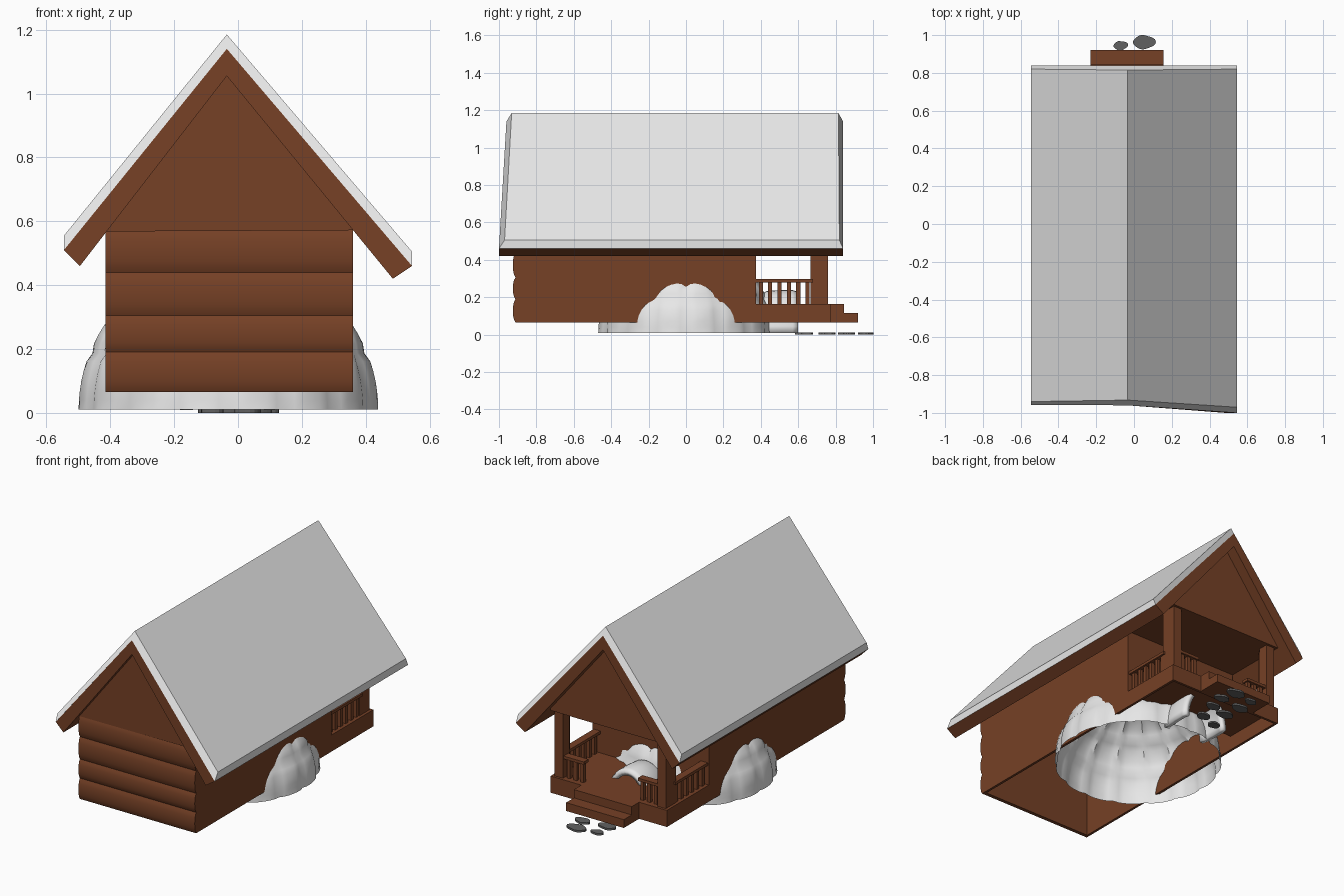
import bpy, bmesh, math, random

if "Cube" in bpy.data.objects:
    bpy.data.objects.remove(bpy.data.objects["Cube"])

random.seed(4)


def material(name, rgb):
    m = bpy.data.materials.new(name)
    m.diffuse_color = (*rgb, 1)
    m.use_nodes = True
    m.node_tree.nodes["Principled BSDF"].inputs["Base Color"].default_value = m.diffuse_color
    return m


WOOD = material("brown wood", (0.18, 0.052, 0.019))
SNOW = material("white snow", (0.8, 0.8, 0.8))
STONE = material("grey stone", (0.12, 0.12, 0.12))
CX = -0.03   # shared centre line of the cabin and the dome


def make(name, verts, faces, mat, smooth=False):
    me = bpy.data.meshes.new(name)
    me.from_pydata(verts, [], faces)
    bm = bmesh.new()
    bm.from_mesh(me)
    bmesh.ops.recalc_face_normals(bm, faces=bm.faces)
    bm.to_mesh(me)
    bm.free()
    me.materials.append(mat)
    ob = bpy.data.objects.new(name, me)
    bpy.context.collection.objects.link(ob)
    if smooth:
        for o in bpy.context.selected_objects:
            o.select_set(False)
        ob.select_set(True)
        bpy.context.view_layer.objects.active = ob
        bpy.ops.object.shade_smooth_by_angle(angle=math.radians(35))
    return ob


def loft(name, a, b, mat, smooth=False):
    """Solid between two matching outlines."""
    n = len(a)
    faces = [(i, (i + 1) % n, n + (i + 1) % n, n + i) for i in range(n)]
    faces += [tuple(range(n)), tuple(range(n, 2 * n))]
    return make(name, a + b, faces, mat, smooth)


def box(name, x0, x1, y0, y1, z0, z1, mat=WOOD):
    a = [(x0, y0, z0), (x1, y0, z0), (x1, y1, z0), (x0, y1, z0)]
    return loft(name, a, [(x, y, z1) for x, y, z in a], mat)


# roof boards: chevron outline, skewed front end
chev = [(-.035, 1.14), (.545, .46), (.485, .42), (-.035, 1.055), (-.495, .46), (-.545, .51)]
front_y = [-.96, -1.0, -1.0, -.96, -.955, -.955]
loft("roof_boards", [(x, y, z) for (x, z), y in zip(chev, front_y)],
     [(x, .84, z) for x, z in chev], WOOD)

# snow layer on the roof, chamfered at both ends
snow = [(-.035, 1.185), (.545, .505), (.545, .46), (-.035, 1.14), (-.545, .51), (-.545, .555)]
sf = [-.932, -.97, -1.0, -.96, -.957, -.94]
sb = [.815, .82, .84, .84, .84, .82]
loft("roof_snow", [(x, y, z) for (x, z), y in zip(snow, sf)],
     [(x, y, z) for (x, z), y in zip(snow, sb)], SNOW)

# front wall of four bulging logs
levels = [.065, .19, .305, .44, .575]
prof = []
for z0, z1 in zip(levels, levels[1:]):
    for i in range(8):
        t = i / 8
        prof.append((-.912 - .014 * math.sin(math.pi * t) ** .6, z0 + (z1 - z0) * t))
prof += [(-.912, .575), (-.89, .575), (-.89, .065)]
loft("front_log_wall", [(-.415, y, z) for y, z in prof],
     [(.36, y, z) for y, z in prof], WOOD, True)

# gables
tri = [(-.415, .568), (.36, .572), (.37, .575), (-.035, 1.065), (-.42, .565)]
for name, y0, y1 in (("front_gable", -.922, -.9), ("back_gable", .755, .775)):
    loft(name, [(x, y0, z) for x, z in tri], [(x, y1, z) for x, z in tri], WOOD)

# side walls, back wall, porch ceiling
box("left_wall", -.415, -.4, -.91, .375, .065, .585)
box("right_wall", .345, .36, -.91, .375, .065, .585)
box("back_wall", -.4, .345, .36, .375, .165, .585)
box("porch_ceiling", -.415, .36, .37, .775, .56, .572)

# hollow deck with skirts, and two steps
box("deck_top", -.415, .36, .375, .775, .152, .165)
box("deck_left_skirt", -.415, -.4, .375, .775, .065, .155)
box("deck_right_skirt", .345, .36, .375, .775, .065, .155)
box("deck_back_skirt", -.4, .345, .76, .775, .065, .155)
box("upper_step", -.23, .155, .775, .845, .065, .165)
box("lower_step", -.23, .155, .845, .92, .065, .115)

# posts and railings, both sides of the porch
mid = (-.415 + .36) / 2
for s, side in ((-1, "left"), (1, "right")):
    def sbox(name, d0, d1, *r):
        xs = sorted((mid + s * d0, mid + s * d1))
        box(side + "_" + name, xs[0], xs[1], *r)
    sbox("corner_post", .315, .37, .70, .76, .165, .57)
    sbox("inner_post", .335, .37, .665, .70, .165, .57)
    sbox("side_rail", .335, .38, .375, .68, .28, .297)
    sbox("back_rail", .18, .33, .71, .755, .28, .297)
    for i in range(6):
        y = .40 + i * .05
        sbox("baluster_%d" % i, .348, .368, y - .011, y + .011, .165, .282)
    for i in range(3):
        d = .2 + i * .045
        sbox("back_baluster_%d" % i, d - .011, d + .011, .722, .744, .165, .282)

# igloo dome: puffed blocks with grooves between, open below
LOBES, ROWS, STEP = 16, 4, 6
n, m = LOBES * STEP, ROWS * STEP
verts, faces = [], []
for j in range(m):
    lat = math.pi / 2 * j / m
    for i in range(n):
        a = 2 * math.pi * i / n
        puff = min(abs(math.sin(a * LOBES / 2)), abs(math.sin(lat * 2 * ROWS)) if j else 1)
        r = .461 + .013 * puff ** .5
        verts.append((CX + r * math.cos(lat) * math.cos(a),
                      r * math.cos(lat) * math.sin(a), .01 + r * math.sin(lat)))
verts.append((CX, 0, .475))
for j in range(m - 1):
    for i in range(n):
        k = (i + 1) % n
        faces.append((j * n + i, j * n + k, (j + 1) * n + k, (j + 1) * n + i))
faces += [((m - 1) * n + i, (m - 1) * n + (i + 1) % n, m * n) for i in range(n)]
make("snow_dome", verts, faces, SNOW, True)

# arched entrance tunnel, flaring slightly outward
rings = [(.40, .14, .205), (.43, .15, .222), (.50, .155, .228), (.57, .155, .228), (.60, .148, .218)]
seg = 20
verts, faces = [], []
for y, w, h in rings:
    for i in range(seg + 1):
        a = math.pi * i / seg
        verts.append((CX + w * math.cos(a), y, .01 + h * math.sin(a)))
for j in range(len(rings) - 1):
    for i in range(seg):
        p = j * (seg + 1) + i
        faces.append((p, p + 1, p + seg + 2, p + seg + 1))
tunnel = make("snow_tunnel", verts, faces, SNOW, True)
mod = tunnel.modifiers.new("thickness", "SOLIDIFY")
mod.thickness = .03

# flat stepping stones
stones = [(.055, .963, .055), (-.07, .945, .036), (.08, .87, .045), (-.07, .85, .05),
          (.06, .77, .045), (-.05, .74, .05), (.03, .65, .045), (-.08, .61, .04)]
for i, (x, y, r) in enumerate(stones):
    ph = random.random() * 6
    ring = [(x + r * math.cos(a) * (1 + .12 * math.sin(2 * a + ph)),
             y + .68 * r * math.sin(a) * (1 + .1 * math.sin(3 * a + ph)))
            for a in (2 * math.pi * k / 18 for k in range(18))]
    loft("stone_%d" % i, [(u, v, 0) for u, v in ring], [(u, v, .012) for u, v in ring], STONE)
